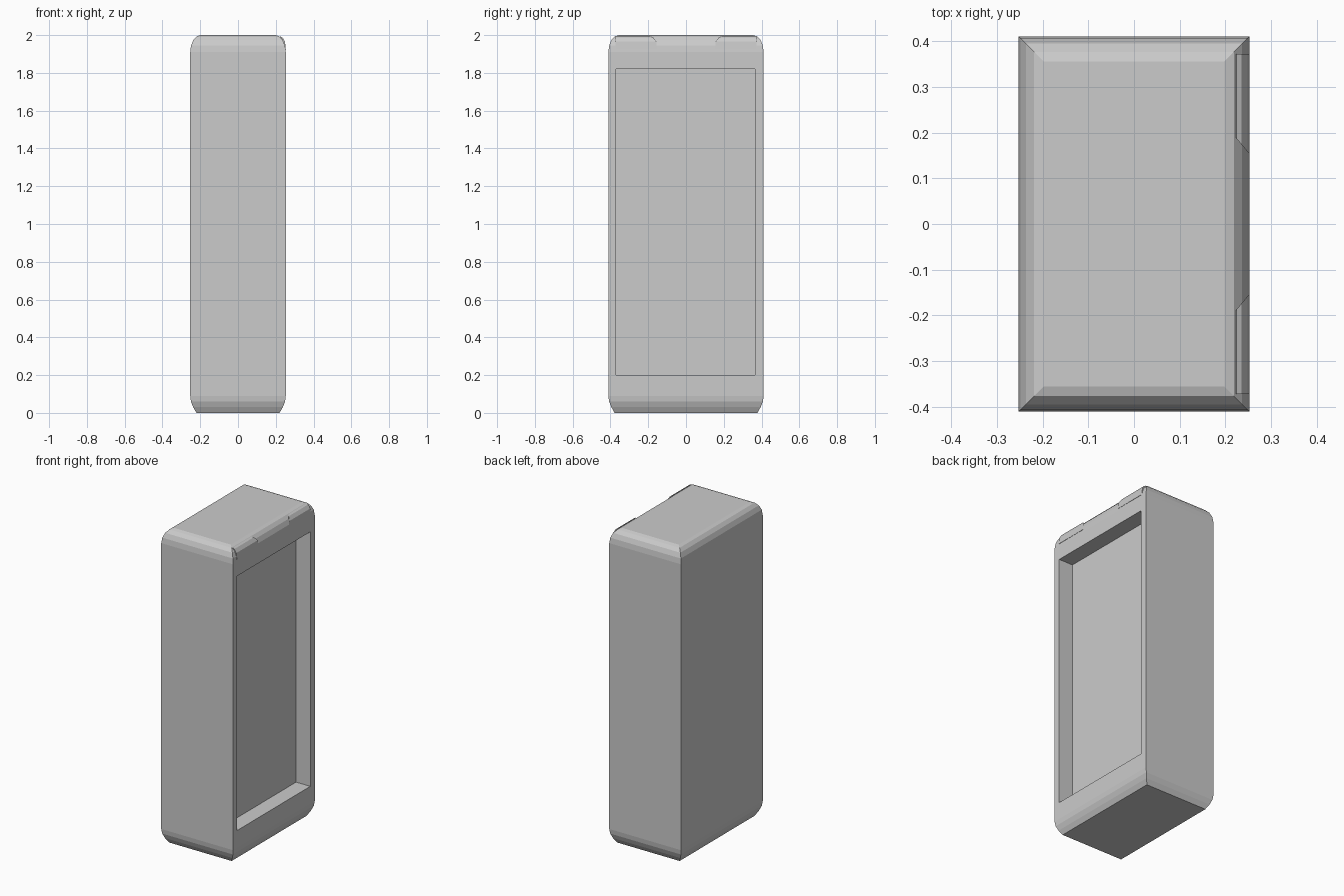
import bpy, bmesh, math

if "Cube" in bpy.data.objects:
    bpy.data.objects.remove(bpy.data.objects["Cube"])

HX, HY = 0.253, 0.411


def make_object(name, bm):
    bmesh.ops.recalc_face_normals(bm, faces=bm.faces)
    me = bpy.data.meshes.new(name)
    bm.to_mesh(me)
    bm.free()
    ob = bpy.data.objects.new(name, me)
    bpy.context.collection.objects.link(ob)
    return ob


def loft(name, rings):
    """Skin a stack of closed rings and cap both ends."""
    bm = bmesh.new()
    loops = [[bm.verts.new(p) for p in ring] for ring in rings]
    n = len(loops[0])
    for a, b in zip(loops, loops[1:]):
        for i in range(n):
            j = (i + 1) % n
            bm.faces.new((a[i], a[j], b[j], b[i]))
    bm.faces.new(loops[0])
    bm.faces.new(loops[-1])
    return make_object(name, bm)


def rect(inset, z):
    x, y = HX - inset, HY - inset
    return [(-x, -y, z), (x, -y, z), (x, y, z), (-x, y, z)]


# Case: mitred slab with rounded top and bottom rims, sharp upright edges
levels = [(0.033, 0.0), (0.016, 0.03), (0.004, 0.06), (0.0, 0.09)]
for i in range(5):
    a = math.radians(22.5 * i)
    levels.append((0.055 * (1 - math.cos(a)), 1.91 + 0.09 * math.sin(a)))
case = loft("case", [rect(*lv) for lv in levels])

# Screen recess cut 0.1 deep into the right side
x0, x1, y0, y1 = 0.153, 0.4, -0.37, 0.366
cutter = loft("screen_cutter", [
    [(x0, y0, z), (x1, y0, z), (x1, y1, z), (x0, y1, z)] for z in (0.2, 1.82)])
cutter.hide_render = True
cut = case.modifiers.new("screen_recess", 'BOOLEAN')
cut.operation = 'DIFFERENCE'
cut.solver = 'EXACT'
cut.object = cutter
bpy.context.view_layer.objects.active = case
bpy.ops.object.modifier_apply(modifier=cut.name)
bpy.data.objects.remove(cutter)

# Thin lip strips along the top rim, leaving a shallow gap in the middle
profile = [(0.222, 1.985), (0.224, 1.994), (0.235, 1.988),
           (0.249, 1.966), (0.253, 1.925), (0.245, 1.925)]
for side, name in ((-1, "rim_lip_front"), (1, "rim_lip_back")):
    outer = [(x, side * 0.372, z) for x, z in profile]
    inner = [(x, side * (0.19 - 1.2 * (x - 0.222)), z) for x, z in profile]
    loft(name, [outer, inner])
